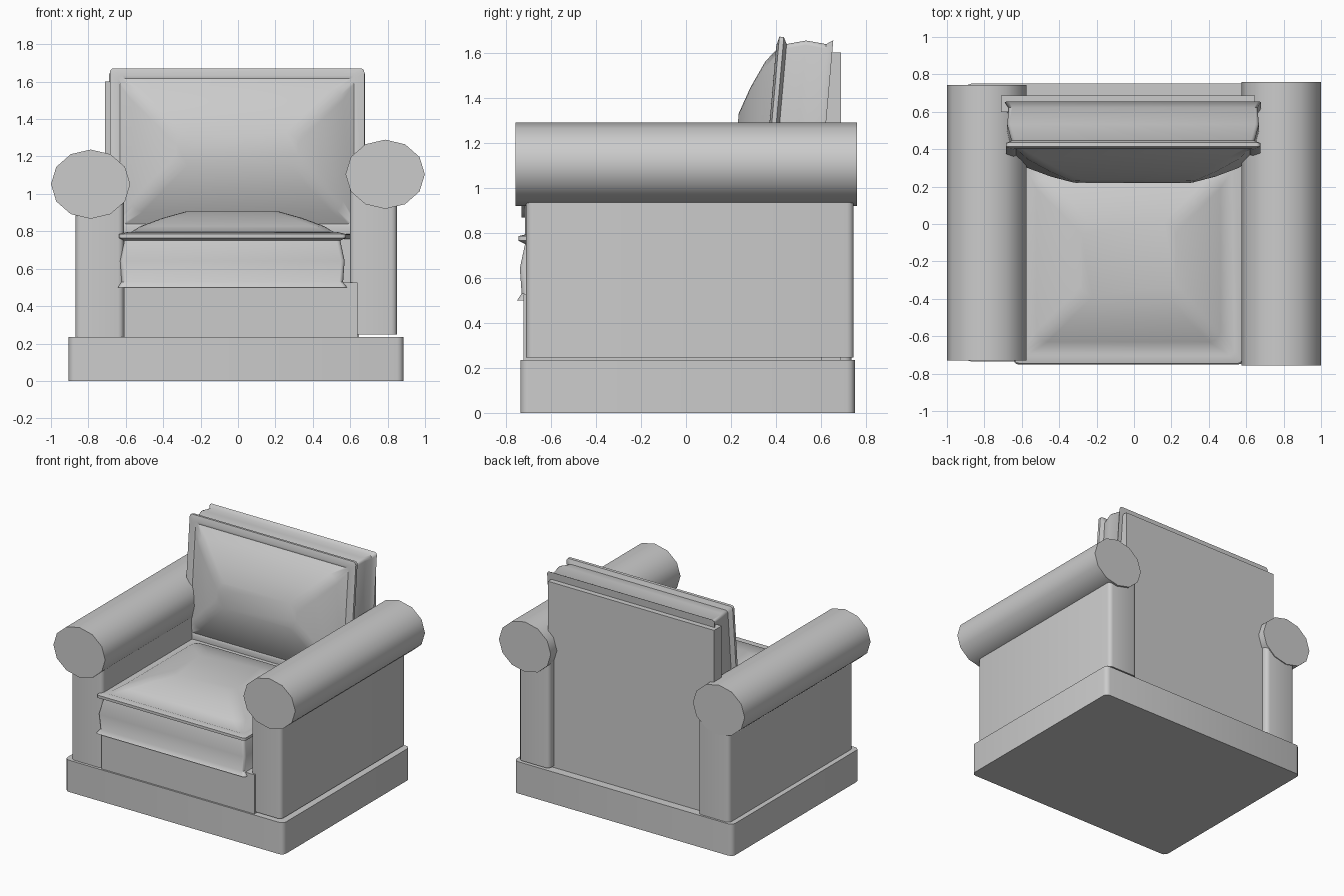
import bpy, bmesh, math
from mathutils import Matrix, Vector

old = bpy.data.objects.get("Cube")
if old:
    bpy.data.objects.remove(old)

GREY = (0.6, 0.6, 0.6, 1)
fabric = bpy.data.materials.new("grey fabric")
fabric.use_nodes = True
fabric.diffuse_color = GREY
fabric.node_tree.nodes["Principled BSDF"].inputs["Base Color"].default_value = GREY


def finish(name, bm, angle=35):
    """Turn a bmesh into a smooth-shaded object with the fabric material."""
    bmesh.ops.recalc_face_normals(bm, faces=bm.faces)
    mesh = bpy.data.meshes.new(name)
    bm.to_mesh(mesh)
    bm.free()
    mesh.materials.append(fabric)
    obj = bpy.data.objects.new(name, mesh)
    bpy.context.collection.objects.link(obj)
    bpy.ops.object.select_all(action='DESELECT')
    obj.select_set(True)
    bpy.context.view_layer.objects.active = obj
    bpy.ops.object.shade_smooth_by_angle(angle=math.radians(angle))
    return obj


def box(name, x, y, z, bevel=0.0):
    """Box from (min, max) ranges; the vertical edges are rounded by bevel."""
    bm = bmesh.new()
    bmesh.ops.create_cube(bm, size=1)
    for v in bm.verts:
        for i, (lo, hi) in enumerate((x, y, z)):
            v.co[i] = hi if v.co[i] > 0 else lo
    if bevel:
        upright = [e for e in bm.edges
                   if abs(e.verts[0].co.z - e.verts[1].co.z) > 0.01]
        bmesh.ops.bevel(bm, geom=upright, offset=bevel, segments=3,
                        profile=0.5, affect='EDGES')
    return finish(name, bm)


def arm_roll(name, x, z, y):
    """Twelve-sided padded roll along y."""
    bm = bmesh.new()
    bmesh.ops.create_cone(bm, cap_ends=True, segments=12, radius1=1, radius2=1, depth=1)
    bmesh.ops.rotate(bm, verts=bm.verts, matrix=Matrix.Rotation(math.pi / 2, 3, 'X'))
    for v in bm.verts:
        v.co = Vector((x + v.co.x * 0.212, y[1] if v.co.y > 0 else y[0],
                       z + v.co.z * 0.185))
    return finish(name, bm)


def cushion(name, half_x, half_y, rings, place):
    """Stack of rounded rectangles (inset, height, corner), capped at both ends."""
    bm = bmesh.new()
    loops = []
    for inset, height, corner in rings:
        hx, hy = half_x - inset, half_y - inset
        loop = []
        for k, (sx, sy) in enumerate(((1, 1), (-1, 1), (-1, -1), (1, -1))):
            for step in range(4):
                a = math.pi / 2 * (k + step / 3)
                loop.append(bm.verts.new((sx * (hx - corner) + corner * math.cos(a),
                                          sy * (hy - corner) + corner * math.sin(a),
                                          height)))
        loops.append(loop)
    for low, high in zip(loops, loops[1:]):
        for i in range(len(low)):
            j = (i + 1) % len(low)
            bm.faces.new((low[i], low[j], high[j], high[i]))
    bm.faces.new(loops[0])
    bm.faces.new(loops[-1])
    bmesh.ops.transform(bm, matrix=place, verts=bm.verts)
    return finish(name, bm, 40)


def cushion_profile(band, dome):
    """Banded side with piped rims below a softly domed face."""
    return [(0.03, 0, .02), (0, 0, .02), (0.02, 0.03, .02), (0.012, band * 0.5, .02),
            (0.035, band - 0.035, .02), (0.005, band - 0.02, .02),
            (0.005, band, .02), (0.045, band + 0.01, .03), (0.06, band + 0.005, .03),
            (0.12, band + dome * 0.35, .06), (0.24, band + dome * 0.72, .06),
            (0.36, band + dome, .06)]


# Plinth and seat body
box("base", (-0.905, 0.885), (-0.735, 0.75), (0, 0.235), 0.035)
box("seat_body", (-0.61, 0.64), (-0.722, 0.68), (0.235, 0.525))

# Arms: the two sides sit at slightly different heights
box("left_arm_panel", (0.6, 0.85), (-0.71, 0.745), (0.247, 1.1), 0.03)
box("right_arm_panel", (-0.868, -0.61), (-0.715, 0.735), (0.235, 1.05), 0.03)
arm_roll("left_arm_roll", 0.787, 1.105, (-0.757, 0.76))
arm_roll("right_arm_roll", -0.788, 1.052, (-0.73, 0.742))

# Back board
box("back_board", (-0.712, 0.648), (0.6, 0.688), (0.235, 1.6))

# Loose cushions
cushion("seat_cushion", 0.612, 0.56, cushion_profile(0.285, 0.12),
        Matrix.Translation((-0.03, -0.19, 0.5)))
lean = Matrix.Rotation(math.radians(90 - 5), 4, 'X')
cushion("back_cushion", 0.685, 0.45, cushion_profile(0.24, 0.15),
        Matrix.Translation((-0.005, 0.615, 1.207)) @ lean)
